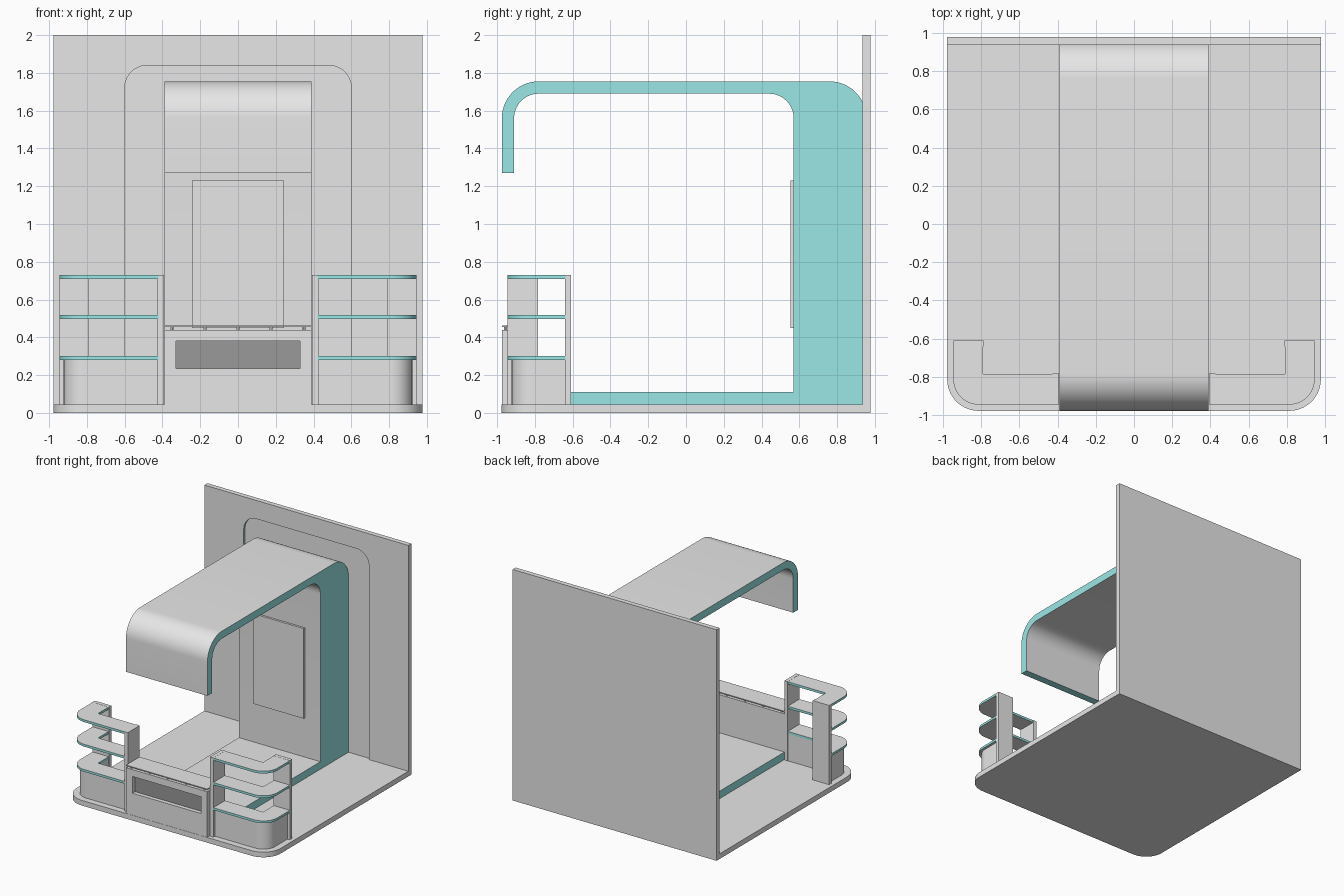
import bpy, bmesh, math
from mathutils import Vector

if "Cube" in bpy.data.objects:
    bpy.data.objects.remove(bpy.data.objects["Cube"])


def material(name, rgb):
    m = bpy.data.materials.new(name)
    m.diffuse_color = (*rgb, 1)
    m.use_nodes = True
    m.node_tree.nodes["Principled BSDF"].inputs["Base Color"].default_value = m.diffuse_color
    return m


MATS = [material("light_grey", (0.8, 0.8, 0.8)),
        material("teal", (0.33, 0.8, 0.79)),
        material("dark_grey", (0.32, 0.32, 0.32))]


def finish(name, bm, rule=None):
    """Turn a bmesh into an object; rule gives each face a colour index."""
    bmesh.ops.recalc_face_normals(bm, faces=bm.faces)
    bm.normal_update()
    if rule:
        for f in bm.faces:
            f.material_index = rule(f.normal, f.calc_center_median())
    me = bpy.data.meshes.new(name)
    bm.to_mesh(me)
    bm.free()
    for m in MATS:
        me.materials.append(m)
    ob = bpy.data.objects.new(name, me)
    bpy.context.collection.objects.link(ob)
    bpy.ops.object.select_all(action='DESELECT')
    ob.select_set(True)
    bpy.context.view_layer.objects.active = ob
    bpy.ops.object.shade_smooth_by_angle(angle=math.radians(30))
    return ob


def prism(name, pts, axis, lo, hi, rule=None):
    """Extrude a closed 2D outline along an axis from lo to hi."""
    place = {'x': lambda p, d: (d, p[0], p[1]),
             'y': lambda p, d: (p[0], d, p[1]),
             'z': lambda p, d: (p[0], p[1], d)}[axis]
    bm = bmesh.new()
    a = [bm.verts.new(place(p, lo)) for p in pts]
    b = [bm.verts.new(place(p, hi)) for p in pts]
    bm.faces.new(a)
    bm.faces.new(b[::-1])
    for i in range(len(pts)):
        j = (i + 1) % len(pts)
        bm.faces.new((a[i], a[j], b[j], b[i]))
    return finish(name, bm, rule)


def box(name, x0, x1, y0, y1, z0, z1):
    return prism(name, [(x0, y0), (x1, y0), (x1, y1), (x0, y1)], 'z', z0, z1)


def arc(cx, cy, r, start, end, n=14):
    return [(cx + r * math.cos(math.radians(start + (end - start) * i / n)),
             cy + r * math.sin(math.radians(start + (end - start) * i / n)))
            for i in range(n + 1)]


W = 0.977      # half width of the booth
FLOOR = 0.045  # top of the platform

# Platform with rounded front corners
R = 0.165
prism("platform", arc(-W + R, -W + R, R, 180, 270) + arc(W - R, -W + R, R, 270, 360)
      + [(W, W), (-W, W)], 'z', 0, FLOOR)

# Back wall with a shallow arched recess edged in teal
box("wall_back", -W, W, 0.955, W, FLOOR, 2)
arch = ([(-0.6, FLOOR)] + arc(-0.48, 1.72, 0.12, 180, 90)
        + arc(0.48, 1.72, 0.12, 90, 0) + [(0.6, FLOOR)])
prism("wall_front_layer", arch + [(W, FLOOR), (W, 2), (-W, 2), (-W, FLOOR)],
      'y', 0.935, 0.955,
      lambda n, c: int(abs(n.y) < 0.5 and abs(c.x) < 0.7 and FLOOR + 0.01 < c.z < 1.9))

# Canopy, rear column and walkway as one ribbon with teal edges
ribbon = ([(-0.975, 1.27)] + arc(-0.78, 1.56, 0.195, 180, 90)
          + arc(0.76, 1.56, 0.195, 90, 0)
          + [(0.955, FLOOR), (-0.8, FLOOR), (-0.8, 0.11), (0.57, 0.11)]
          + arc(0.44, 1.56, 0.13, 0, 90) + arc(-0.78, 1.56, 0.13, 90, 180)
          + [(-0.91, 1.27)])
prism("canopy_ribbon", ribbon, 'x', -0.39, 0.39,
      lambda n, c: int(abs(n.x) > 0.9 or (n.z < -0.9 and abs(c.z - 1.27) < 0.01)))

# Display screen on the column
box("screen_panel", -0.243, 0.243, 0.552, 0.571, 0.45, 1.23)

# Counter with a recessed dark panel in its front
bm = bmesh.new()
bmesh.ops.create_cube(bm, size=1)
for v in bm.verts:
    v.co = Vector((v.co.x * 0.776, -0.8825 + v.co.y * 0.185,
                   FLOOR + (v.co.z + 0.5) * (0.44 - FLOOR)))
bm.normal_update()
front = next(f for f in bm.faces if f.normal.y < -0.9)
bmesh.ops.inset_individual(bm, faces=[front], thickness=0.05)
for v in front.verts:
    v.co.x = math.copysign(0.328, v.co.x)
    v.co.z = 0.38 if v.co.z > 0.24 else 0.235
panel = bmesh.ops.extrude_discrete_faces(bm, faces=[front])['faces'][0]
for v in panel.verts:
    v.co.y += 0.035
finish("counter", bm, lambda n, c: 2 if n.y < -0.9 and abs(c.y + 0.94) < 0.005 else 0)

# Thin counter top on small standoffs
box("counter_top", -0.388, 0.388, -0.975, -0.79, 0.455, 0.463)
for i in range(5):
    for y in (-0.955, -0.81):
        prism("counter_standoff", arc(-0.35 + 0.175 * i, y, 0.008, 0, 330, 11),
              'z', 0.438, 0.457)


def corner_outline(s, inset):
    """L-shaped plan with a rounded outer corner, for side s."""
    x, y, r = 0.945 - inset, -0.945 + inset, 0.135 - inset
    pts = ([(0.42, y)] + arc(x - r, y + r, r, 270, 360)
           + [(x, -0.638), (0.79, -0.638), (0.79, -0.785), (0.42, -0.785)])
    return [(s * px, py) for px, py in pts]


# Corner shelf units, left and right
for s, side in ((-1, "left"), (1, "right")):
    prism("cabinet_" + side, corner_outline(s, 0.022), 'z', FLOOR, 0.28)
    for z in (0.28, 0.498, 0.71):
        prism("shelf_" + side, corner_outline(s, 0), 'z', z, z + 0.02,
              lambda n, c: int(abs(n.z) < 0.5))
    xa, xb = sorted((s * 0.393, s * 0.425))
    box("inner_divider_" + side, xa, xb, -0.945, -0.783, FLOOR, 0.731)
    xa, xb = sorted((s * 0.788, s * 0.945))
    box("end_panel_" + side, xa, xb, -0.64, -0.608, FLOOR, 0.731)
